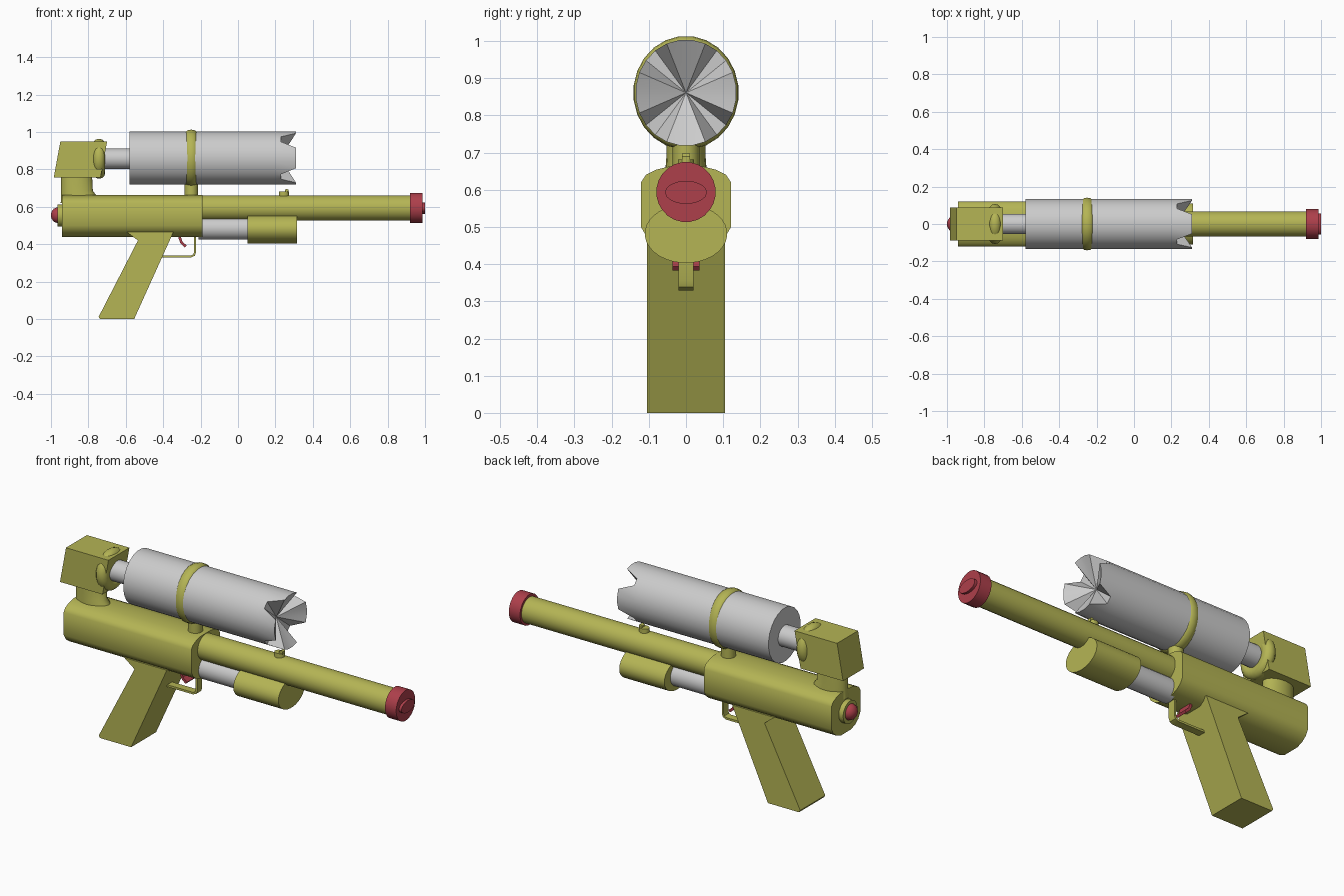
import bpy, bmesh, math
from mathutils import Vector

if "Cube" in bpy.data.objects:
    bpy.data.objects.remove(bpy.data.objects["Cube"])


def colour(name, rgb):
    m = bpy.data.materials.new(name)
    m.diffuse_color = (*rgb, 1)
    m.use_nodes = True
    m.node_tree.nodes["Principled BSDF"].inputs["Base Color"].default_value = m.diffuse_color
    return m


YELLOW = colour("yellow", (0.46, 0.46, 0.09))
RED = colour("red", (0.42, 0.05, 0.07))


def finish(name, bm, mat=None, angle=35):
    bmesh.ops.recalc_face_normals(bm, faces=bm.faces)
    me = bpy.data.meshes.new(name)
    bm.to_mesh(me)
    bm.free()
    ob = bpy.data.objects.new(name, me)
    bpy.context.collection.objects.link(ob)
    if mat:
        me.materials.append(mat)
    bpy.ops.object.select_all(action='DESELECT')
    ob.select_set(True)
    bpy.context.view_layer.objects.active = ob
    bpy.ops.object.shade_smooth_by_angle(angle=math.radians(angle))
    return ob


def loft(name, rings, mat=None, angle=35):
    """Skin a list of equal-length point rings and cap both ends."""
    bm = bmesh.new()
    vs = [[bm.verts.new(p) for p in r] for r in rings]
    n = len(vs[0])
    for a, b in zip(vs, vs[1:]):
        for i in range(n):
            j = (i + 1) % n
            bm.faces.new((a[i], a[j], b[j], b[i]))
    bm.faces.new(vs[0])
    bm.faces.new(vs[-1])
    return finish(name, bm, mat, angle)


def ring_x(x, z, ry, rz, n=24, phase=0.5):
    return [(x, ry * math.cos(math.tau * (i + phase) / n),
             z + rz * math.sin(math.tau * (i + phase) / n)) for i in range(n)]


def tube_x(name, x0, x1, z, ry, rz, mat=None, n=24):
    return loft(name, [ring_x(x0, z, ry, rz, n), ring_x(x1, z, ry, rz, n)], mat)


def post(name, x, levels, mat, n=20):
    """Upright elliptical post; levels are (z, radius x, radius y, x shift)."""
    return loft(name, [[(x + s + rx * math.cos(math.tau * i / n),
                         ry * math.sin(math.tau * i / n), z) for i in range(n)]
                       for z, rx, ry, s in levels], mat)


def slab(name, side, half, mat, angle=30):
    """Side profile (x, z) extruded across y."""
    return loft(name, [[(x, y, z) for x, z in side] for y in (-half, half)], mat, angle)


def strip(name, path, thick, half, mat):
    """Flat band following an (x, z) path."""
    pts = [Vector(p) for p in path]
    left, right = [], []
    for i, p in enumerate(pts):
        d = (pts[min(i + 1, len(pts) - 1)] - pts[max(i - 1, 0)]).normalized()
        off = Vector((-d.y, d.x)) * thick / 2
        left.append(p + off)
        right.append(p - off)
    return slab(name, left + right[::-1], half, mat)


def torus_x(name, x, z, ry, rz, width, height, mat, n=24, m=12):
    """Ring around the x axis, ry and rz measured to the tube centre."""
    bm = bmesh.new()
    g = []
    for k in range(m):
        t = math.tau * k / m
        r = height * math.cos(t)
        g.append([bm.verts.new(p) for p in
                  ring_x(x + width * math.sin(t), z, ry + r, rz + r, n)])
    for k in range(m):
        a, b = g[k], g[(k + 1) % m]
        for i in range(n):
            j = (i + 1) % n
            bm.faces.new((a[i], a[j], b[j], b[i]))
    return finish(name, bm, mat, 50)


# Water tank with a hollow, four-lobed front end
bm = bmesh.new()
TZ = 0.861
back = [bm.verts.new(p) for p in ring_x(-0.58, TZ, 0.136, 0.143)]
mid = [bm.verts.new(p) for p in ring_x(0.2, TZ, 0.136, 0.143)]
front = []
for i, (x, y, z) in enumerate(ring_x(0.31, TZ, 0.136, 0.143)):
    notch = i % 6 in (2, 3)
    front.append(bm.verts.new((0.23 if notch else 0.31, y, z)))
hub = bm.verts.new((0.225, 0, TZ))
bm.faces.new(back)
for i in range(24):
    j = (i + 1) % 24
    bm.faces.new((back[i], back[j], mid[j], mid[i]))
    bm.faces.new((mid[i], mid[j], front[j], front[i]))
    bm.faces.new((front[i], front[j], hub))
finish("water_tank", bm)

tube_x("tank_neck", -0.75, -0.575, 0.857, 0.055, 0.055)
torus_x("tank_strap", -0.25, TZ, 0.122, 0.133, 0.032, 0.02, YELLOW)
post("strap_post", -0.25, [(0.64, 0.036, 0.036, 0), (0.73, 0.036, 0.036, 0)], YELLOW)

# Tank connector, collar and pedestal
slab("tank_connector", [(-0.985, 0.757), (-0.735, 0.757), (-0.7, 0.948), (-0.95, 0.948)],
     0.088, YELLOW)
torus_x("connector_collar", -0.743, 0.857, 0.075, 0.075, 0.033, 0.033, YELLOW)
post("connector_pedestal", -0.863,
     [(0.62, 0.1, 0.055, 0.015), (0.66, 0.095, 0.055, 0.012),
      (0.685, 0.085, 0.053, 0.002), (0.78, 0.082, 0.052, 0)], YELLOW)

# Main body: arched top and bottom with flat sides
half = [(0.121, 0.50), (0.121, 0.62), (0.108, 0.64), (0.08, 0.654), (0.045, 0.663)]
low = [(0.045, 0.438), (0.08, 0.452), (0.105, 0.472)]
prof = half + [(-y, z) for y, z in half[::-1]] + [(-y, z) for y, z in low[::-1]] + low
loft("body", [[(x, y, z) for y, z in prof] for x in (-0.94, -0.19)], YELLOW, 45)

# Rear cap
tube_x("rear_collar", -0.966, -0.93, 0.553, 0.06, 0.06, YELLOW)
dome = [(-0.95, 0.042), (-0.968, 0.042), (-0.985, 0.035), (-0.995, 0.022), (-1.0, 0.008)]
loft("rear_button", [ring_x(x, 0.555, r, r) for x, r in dome], RED, 60)

# Barrel and nozzle
tube_x("barrel", -0.22, 0.93, 0.593, 0.068, 0.068, YELLOW)
tube_x("muzzle", 0.92, 0.986, 0.594, 0.08, 0.081, RED)
tube_x("nozzle", 0.97, 1.0, 0.593, 0.056, 0.031, RED)

# Front sight
post("sight_base", 0.245, [(0.64, 0.027, 0.022, 0), (0.681, 0.027, 0.022, 0)], YELLOW)
slab("sight_blade", [(0.25, 0.675), (0.27, 0.675), (0.27, 0.69), (0.262, 0.697), (0.25, 0.69)],
     0.011, YELLOW)

# Pump
tube_x("pump_rod", -0.21, 0.07, 0.484, 0.06, 0.06)
tube_x("pump_handle", 0.05, 0.315, 0.482, 0.111, 0.079, YELLOW, 32)

# Grip, trigger and guard
slab("grip", [(-0.745, 0.012), (-0.738, 0), (-0.555, 0), (-0.345, 0.465),
              (-0.595, 0.465), (-0.535, 0.42)], 0.105, YELLOW)
strip("trigger_guard", [(-0.42, 0.335), (-0.25, 0.335), (-0.235, 0.342), (-0.23, 0.356),
                        (-0.23, 0.46)], 0.011, 0.02, YELLOW)
strip("trigger", [(-0.315, 0.46), (-0.31, 0.43), (-0.302, 0.408), (-0.279, 0.388)],
      0.014, 0.036, RED)
